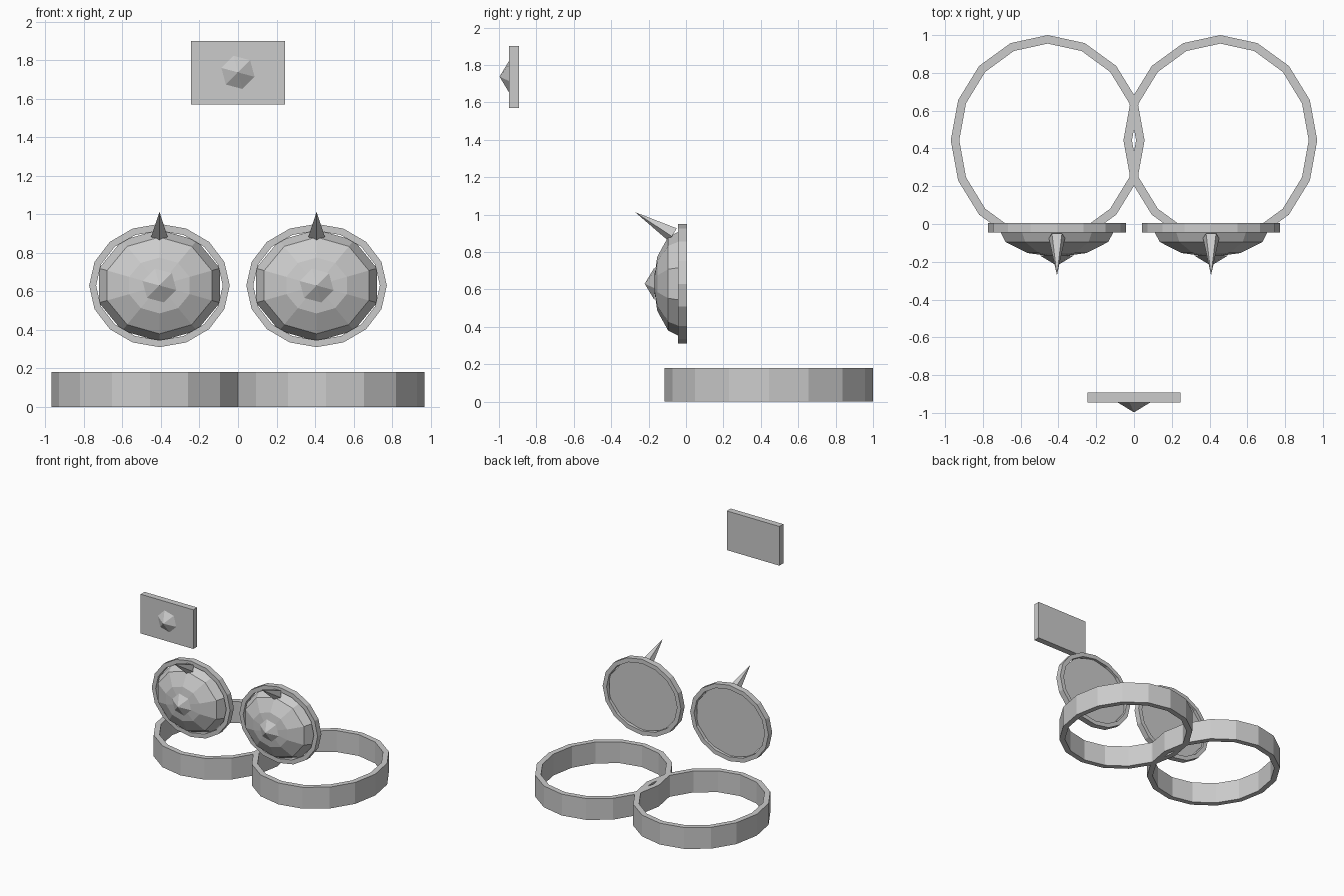
import bpy, bmesh
from math import cos, sin, radians, pi
from mathutils import Vector, Matrix

if "Cube" in bpy.data.objects:
    bpy.data.objects.remove(bpy.data.objects["Cube"])

FACE_FRONT = Matrix.Rotation(radians(90), 4, 'X')  # local z -> -y, local y -> z


def finish(name, bm, matrix):
    bmesh.ops.recalc_face_normals(bm, faces=bm.faces)
    me = bpy.data.meshes.new(name)
    bm.to_mesh(me)
    bm.free()
    ob = bpy.data.objects.new(name, me)
    ob.matrix_world = matrix
    bpy.context.collection.objects.link(ob)
    return ob


def loop(bm, n, rx, ry, z, start=0.0):
    return [bm.verts.new((rx * cos(start + 2 * pi * i / n),
                          ry * sin(start + 2 * pi * i / n), z)) for i in range(n)]


def bridge(bm, a, b):
    n = len(a)
    for i in range(n):
        j = (i + 1) % n
        bm.faces.new((a[i], a[j], b[j], b[i]))


def oval_band(name, rx, ry, wall, height, matrix, n=16):
    bm = bmesh.new()
    loops = [loop(bm, n, rx - w, ry - w, z)
             for w, z in ((0, 0), (0, height), (wall, height), (wall, 0))]
    for i in range(4):
        bridge(bm, loops[i], loops[(i + 1) % 4])
    return finish(name, bm, matrix)


def pointed(name, n, rx, ry, profile, tip, start, matrix):
    """Stacked loops (scale, height) closed by a flat base and a point."""
    bm = bmesh.new()
    loops = [loop(bm, n, rx * s, ry * s, z, start) for s, z in profile]
    bm.faces.new(loops[0])
    for a, b in zip(loops, loops[1:]):
        bridge(bm, a, b)
    top = bm.verts.new((0, 0, tip))
    for i in range(n):
        bm.faces.new((loops[-1][i], loops[-1][(i + 1) % n], top))
    return finish(name, bm, matrix)


def stud(name, x, y, z):
    pointed(name, 6, 0.091, 0.091, [(1, 0)], 0.053, radians(45),
            Matrix.Translation((x, y, z)) @ FACE_FRONT)


for side, s in (("left", -1), ("right", 1)):
    # Large oval bands on the floor
    oval_band(side + "_waist_band", 0.513, 0.557, 0.045, 0.18,
              Matrix.Translation((s * 0.457, 0.443, 0)))
    # Shield: rim, faceted dome and central stud
    oval_band(side + "_shield_rim", 0.365, 0.32, 0.036, 0.05,
              Matrix.Translation((s * 0.408, 0.006, 0.63)) @ FACE_FRONT)
    d = 0.16
    dome = [(cos(radians(a)), d * sin(radians(a))) for a in (0, 30, 60)]
    pointed(side + "_shield_dome", 10, 0.33, 0.29, dome, d, radians(90),
            Matrix.Translation((s * 0.408, -0.015, 0.63)) @ FACE_FRONT)
    stud(side + "_shield_stud", s * 0.408, -0.168, 0.63)
    # Five-sided spike leaning forward from the top of the shield
    base, tip = Vector((s * 0.408, -0.068, 0.895)), Vector((s * 0.408, -0.272, 1.013))
    tilt = Matrix.Rotation(radians(60), 4, 'X')
    pointed(side + "_shield_spike", 5, 0.045, 0.045, [(1, 0)], (tip - base).length,
            radians(-90), Matrix.Translation(base) @ tilt)

# Front plate with its stud
bm = bmesh.new()
bmesh.ops.create_cube(bm, size=1)
bmesh.ops.scale(bm, vec=(0.49, 0.052, 0.33), verts=bm.verts)
finish("buckle_plate", bm, Matrix.Translation((0, -0.919, 1.735)))
stud("buckle_stud", 0, -0.944, 1.737)
